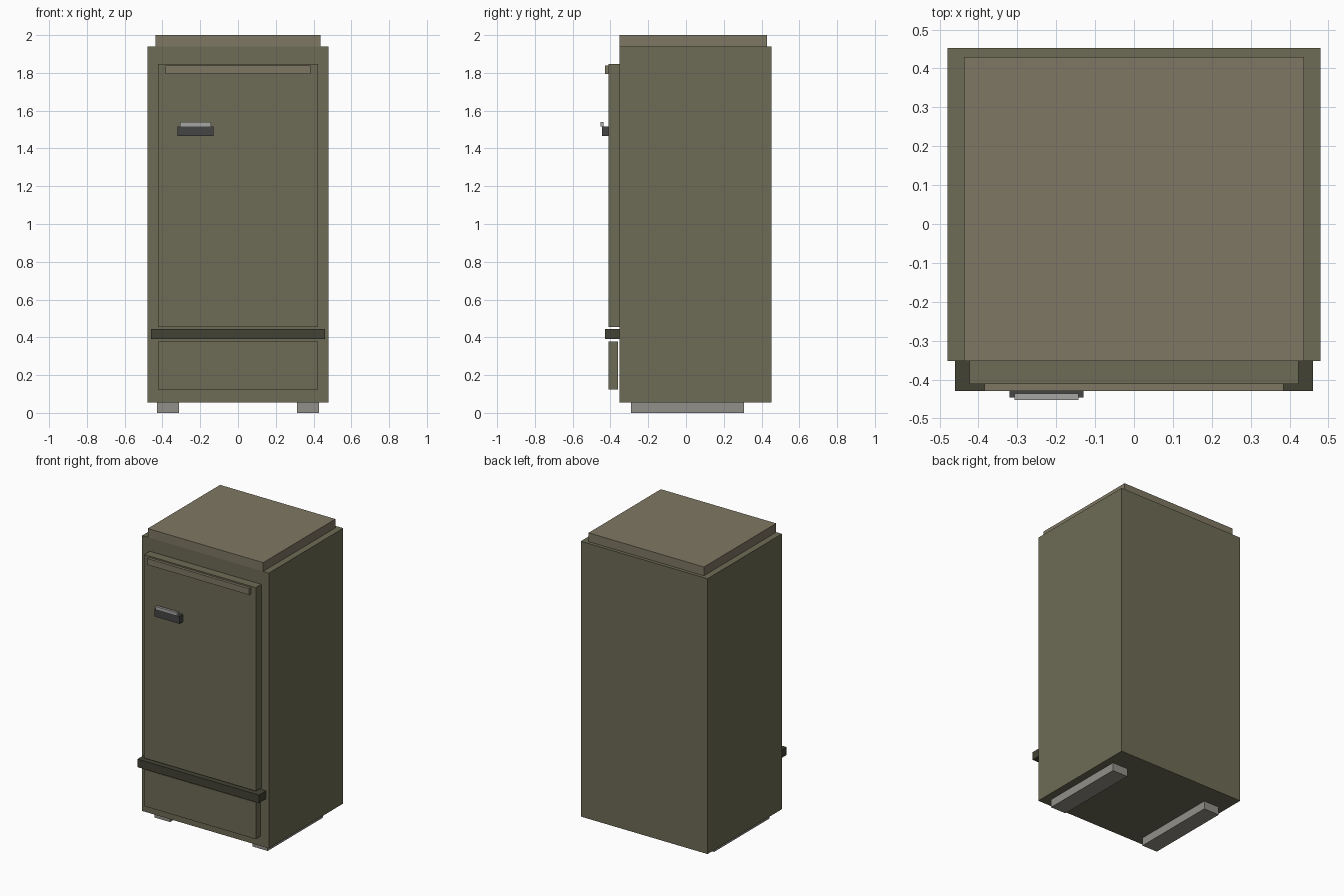
import bpy, bmesh
from mathutils import Vector

if "Cube" in bpy.data.objects:
    bpy.data.objects.remove(bpy.data.objects["Cube"])


def material(name, r, g, b):
    m = bpy.data.materials.new(name)
    m.diffuse_color = (r, g, b, 1)
    m.use_nodes = True
    m.node_tree.nodes["Principled BSDF"].inputs["Base Color"].default_value = m.diffuse_color
    return m


def box(name, x, y, z, mat=None):
    """Box spanning the (min, max) ranges x, y, z."""
    lo, hi = Vector((x[0], y[0], z[0])), Vector((x[1], y[1], z[1]))
    bm = bmesh.new()
    bmesh.ops.create_cube(bm, size=1)
    bmesh.ops.scale(bm, vec=hi - lo, verts=bm.verts)
    mesh = bpy.data.meshes.new(name)
    bm.to_mesh(mesh)
    bm.free()
    if mat:
        mesh.materials.append(mat)
    ob = bpy.data.objects.new(name, mesh)
    ob.location = (lo + hi) / 2
    bpy.context.collection.objects.link(ob)
    return ob


olive = material("olive", 0.155, 0.147, 0.089)
tan = material("tan", 0.21, 0.185, 0.125)
dark_olive = material("dark_olive", 0.055, 0.055, 0.035)
charcoal = material("charcoal", 0.06, 0.06, 0.06)
grey = material("grey", 0.38, 0.38, 0.37)
foot_grey = material("foot_grey", 0.29, 0.28, 0.25)

# Cabinet and top cap
box("cabinet", (-0.48, 0.48), (-0.352, 0.453), (0.055, 1.94), olive)
box("top_cap", (-0.437, 0.437), (-0.352, 0.43), (1.94, 2.0), tan)

# Door, drawer and front trim
box("door", (-0.423, 0.423), (-0.411, -0.352), (0.455, 1.848), olive)
box("drawer_front", (-0.423, 0.423), (-0.41, -0.36), (0.125, 0.377), olive)
box("door_top_trim", (-0.385, 0.385), (-0.43, -0.411), (1.795, 1.838), tan)
box("bumper_band", (-0.46, 0.46), (-0.43, -0.352), (0.39, 0.445), dark_olive)

# Handle
box("handle_base", (-0.32, -0.13), (-0.446, -0.411), (1.465, 1.517), charcoal)
box("handle_grip", (-0.307, -0.143), (-0.453, -0.436), (1.517, 1.54), grey)

# Skid feet
for side, s in (("left", -1), ("right", 1)):
    box(f"{side}_foot", sorted((s * 0.312, s * 0.428)), (-0.29, 0.307),
        (0, 0.055), foot_grey)
